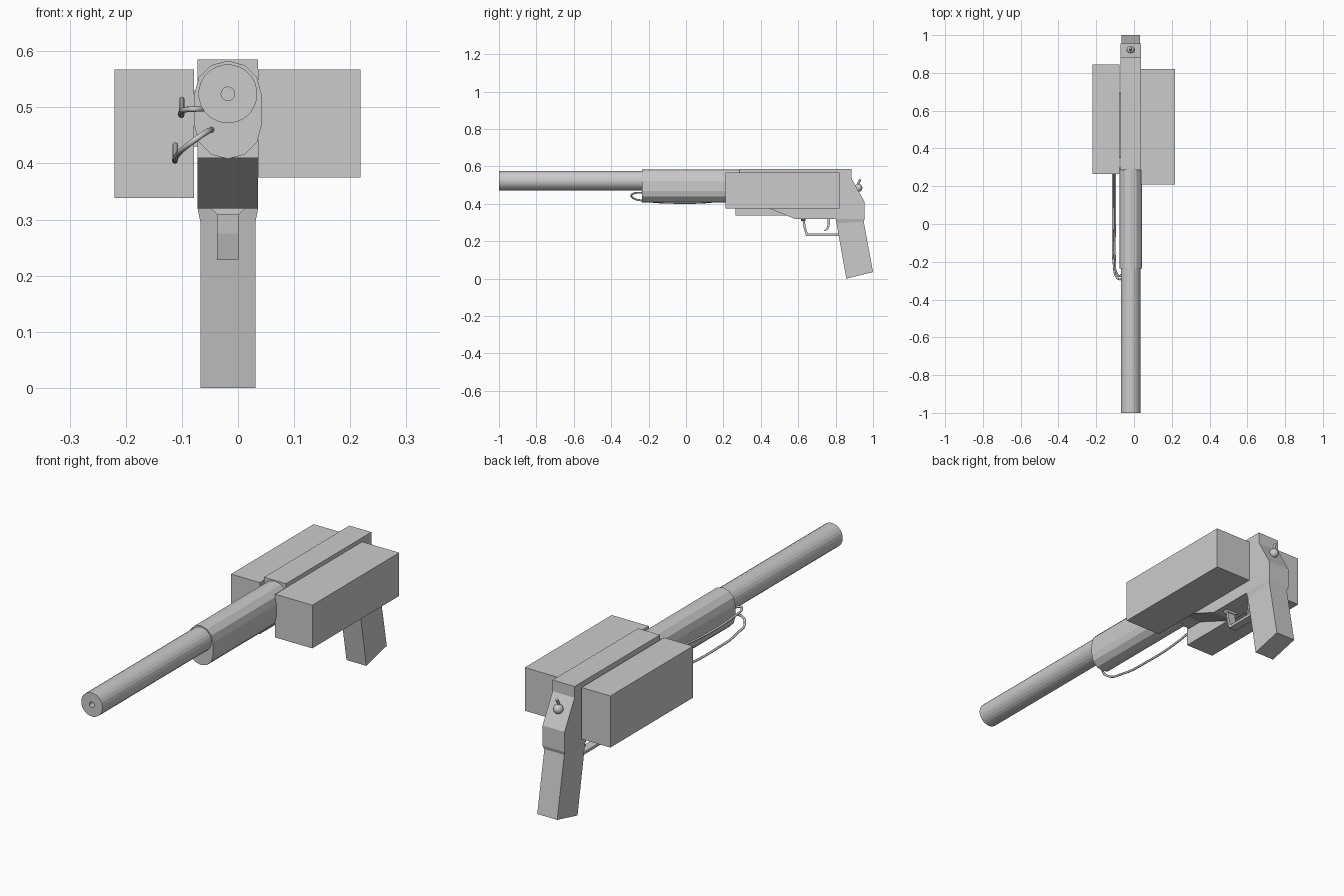
import bpy, bmesh, math
from mathutils import Vector

if "Cube" in bpy.data.objects:
    bpy.data.objects.remove(bpy.data.objects["Cube"])

CX = -0.018  # centre line of the barrel and body


def finish(name, bm):
    bmesh.ops.recalc_face_normals(bm, faces=bm.faces)
    me = bpy.data.meshes.new(name)
    bm.to_mesh(me)
    bm.free()
    ob = bpy.data.objects.new(name, me)
    bpy.context.collection.objects.link(ob)
    return ob


def loft(name, rings, caps=True):
    """Join equal-length rings of points into a skin."""
    bm = bmesh.new()
    vs = [[bm.verts.new(p) for p in r] for r in rings]
    n = len(rings[0])
    for a, b in zip(vs, vs[1:]):
        for i in range(n):
            j = (i + 1) % n
            bm.faces.new((a[i], a[j], b[j], b[i]))
    if caps:
        bm.faces.new(vs[0])
        bm.faces.new(vs[-1])
    return finish(name, bm)


def slab(name, profile, half, cx=CX):
    """Side profile (y, z) extruded across x."""
    return loft(name, [[(cx + s * half, y, z) for y, z in profile] for s in (-1, 1)])


def box(name, x0, x1, y0, y1, z0, z1):
    return slab(name, [(y0, z0), (y1, z0), (y1, z1), (y0, z1)], (x1 - x0) / 2, (x0 + x1) / 2)


def circle(r, y, z, n):
    return [(CX + r * math.cos(math.tau * (i + .5) / n), y,
             z + r * math.sin(math.tau * (i + .5) / n)) for i in range(n)]


def wire(name, pts, radius):
    cu = bpy.data.curves.new(name, 'CURVE')
    cu.dimensions = '3D'
    cu.bevel_depth = radius
    cu.bevel_resolution = 2
    cu.resolution_u = 5
    cu.use_fill_caps = True
    sp = cu.splines.new('BEZIER')
    sp.bezier_points.add(len(pts) - 1)
    for b, p in zip(sp.bezier_points, pts):
        b.co = p
        b.handle_left_type = b.handle_right_type = 'AUTO'
    ob = bpy.data.objects.new(name, cu)
    bpy.context.collection.objects.link(ob)
    return ob


# Barrel with a recessed bore
loft("barrel", [circle(r, y, 0.524, 24) for r, y in
                ((0.0525, 0.3), (0.0525, -1), (0.012, -1), (0.012, -0.9))])

# Sleeve: tall rounded section around the barrel
section = []
for i in range(14):
    k = i if i < 7 else i - 1
    a = math.pi * k / 6
    zc = 0.523 if i < 7 else 0.468
    section.append((CX + 0.06 * math.cos(a), zc + 0.06 * math.sin(a)))
loft("sleeve", [[(x, y, z) for x, z in section] for y in (-0.235, 0.3)])

# Receiver body
slab("receiver", [(0.285, 0.585), (0.885, 0.585), (0.885, 0.535), (0.955, 0.41),
                  (0.955, 0.32), (0.58, 0.32), (0.36, 0.41), (0.285, 0.41)], 0.054)

# Grip, tapering just under the receiver
rows = [(0.054, 0.80, 0.32, 0.955, 0.32), (0.049, 0.805, 0.295, 0.95, 0.305),
        (0.049, 0.857, 0.0, 1.0, 0.035)]
loft("grip", [[(CX - h, y0, z0), (CX + h, y0, z0), (CX + h, y1, z1), (CX - h, y1, z1)]
              for h, y0, z0, y1, z1 in rows])

# Side boxes and the thin mounting plate of the left one
box("right_box", 0.036, 0.218, 0.21, 0.82, 0.375, 0.567)
box("left_box", -0.22, -0.078, 0.265, 0.845, 0.338, 0.567)
box("left_mount", -0.079, -0.07, 0.35, 0.70, 0.43, 0.53)

# Trigger guard strap with a flared front foot, and trigger
slab("trigger_guard", [(0.622, 0.322), (0.628, 0.275), (0.642, 0.228), (0.825, 0.228),
                       (0.825, 0.240), (0.651, 0.240), (0.640, 0.277), (0.634, 0.322)], 0.019)
loft("guard_foot", [[(CX - h, 0.615, z), (CX + h, 0.615, z), (CX + h, 0.64, z), (CX - h, 0.64, z)]
                    for h, z in ((0.033, 0.322), (0.019, 0.309))])
slab("trigger", [(0.755, 0.325), (0.757, 0.290), (0.752, 0.270), (0.738, 0.255),
                 (0.746, 0.254), (0.762, 0.267), (0.769, 0.290), (0.770, 0.325)], 0.009)

# Rear ball knob with a small lever
bm = bmesh.new()
bmesh.ops.create_uvsphere(bm, u_segments=16, v_segments=10, radius=0.021)
bmesh.ops.translate(bm, verts=bm.verts, vec=Vector((CX, 0.922, 0.485)))
for f in bm.faces:
    f.smooth = True
finish("rear_knob", bm)
wire("rear_lever", [(CX, 0.922, 0.49), (CX, 0.922, 0.51), (CX, 0.932, 0.53)], 0.006)

# Cables looping from the left box to the front of the sleeve
wire("upper_cable", [(-0.10, 0.28, 0.515), (-0.10, 0.02, 0.487), (-0.10, -0.20, 0.492),
                     (-0.092, -0.26, 0.496), (-0.075, -0.275, 0.497), (-0.06, -0.225, 0.497)], 0.005)
wire("lower_cable", [(-0.112, 0.28, 0.435), (-0.112, 0.15, 0.412), (-0.112, -0.05, 0.405),
                     (-0.108, -0.21, 0.415), (-0.09, -0.285, 0.432), (-0.065, -0.29, 0.45),
                     (-0.045, -0.225, 0.461)], 0.005)
